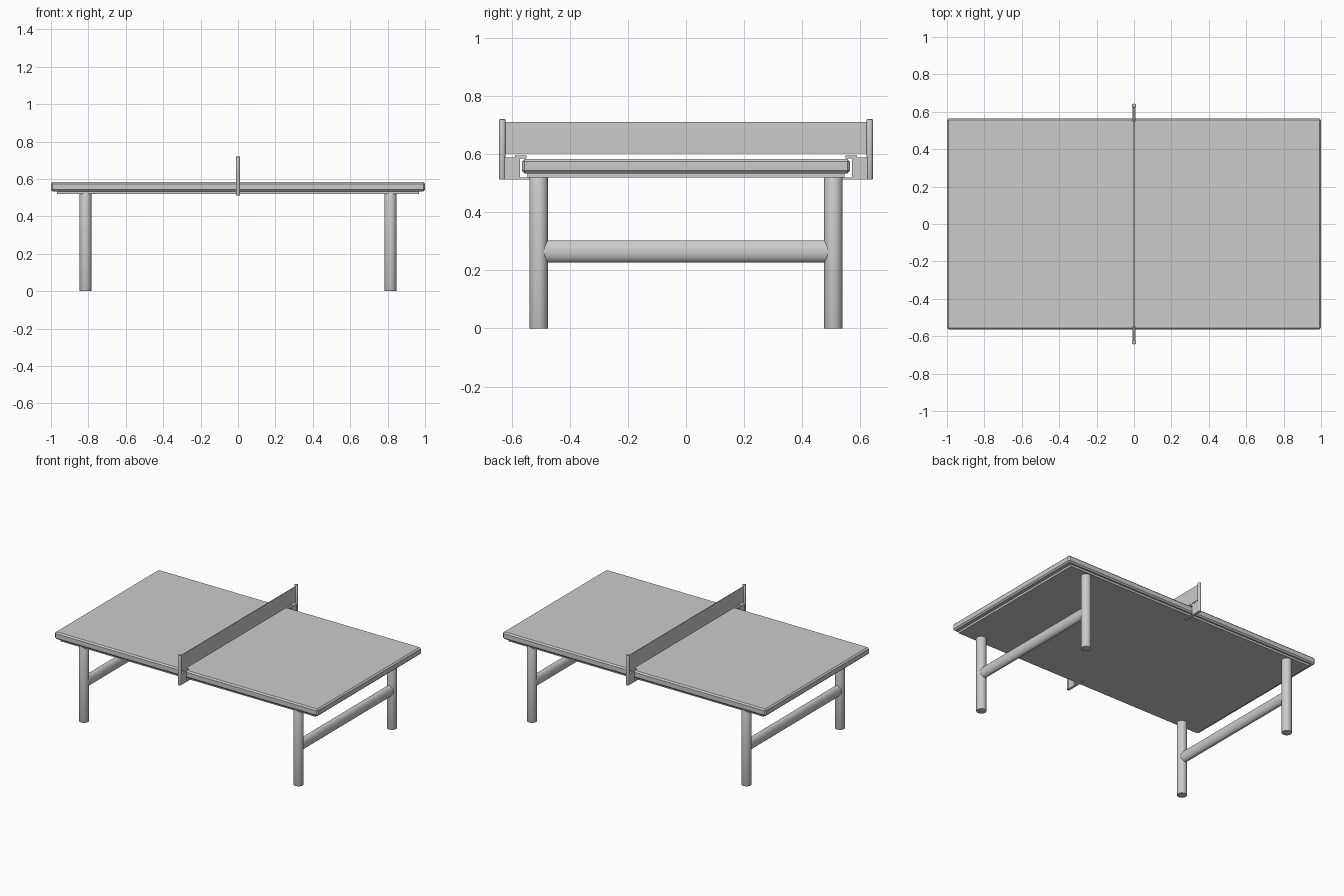
import bpy, bmesh, math
from mathutils import Matrix

if "Cube" in bpy.data.objects:
    bpy.data.objects.remove(bpy.data.objects["Cube"])


def add_object(name, bm, smooth=False):
    bmesh.ops.recalc_face_normals(bm, faces=bm.faces)
    mesh = bpy.data.meshes.new(name)
    bm.to_mesh(mesh)
    bm.free()
    obj = bpy.data.objects.new(name, mesh)
    bpy.context.collection.objects.link(obj)
    if smooth:
        bpy.ops.object.select_all(action='DESELECT')
        obj.select_set(True)
        bpy.context.view_layer.objects.active = obj
        bpy.ops.object.shade_smooth_by_angle(angle=math.radians(35))
    return obj


def box(name, x, y, z, bevel=0.0):
    """Box from (min, max) ranges with an optional chamfer."""
    bm = bmesh.new()
    size = [r[1] - r[0] for r in (x, y, z)]
    mid = [(r[1] + r[0]) / 2 for r in (x, y, z)]
    bmesh.ops.create_cube(bm, size=1, matrix=Matrix.Translation(mid) @ Matrix.Diagonal((*size, 1)))
    if bevel:
        bmesh.ops.bevel(bm, geom=bm.edges[:], offset=bevel, segments=1, affect='EDGES')
    return add_object(name, bm)


def post(name, x, y, z0, z1, r, bevel):
    """Upright round post with softened ends."""
    bm = bmesh.new()
    bmesh.ops.create_cone(bm, cap_ends=True, segments=32, radius1=r, radius2=r, depth=z1 - z0,
                          matrix=Matrix.Translation((x, y, (z0 + z1) / 2)))
    rims = [e for e in bm.edges if abs(e.verts[0].co.z - e.verts[1].co.z) < 1e-5]
    bmesh.ops.bevel(bm, geom=rims, offset=bevel, segments=2, profile=0.5, affect='EDGES')
    return add_object(name, bm, True)


def clamp(name, side):
    """C-shaped clamp profile in y-z that grips the table edge."""
    profile = [(0.624, 0.512), (0.50, 0.512), (0.50, 0.519), (0.571, 0.519),
               (0.571, 0.585), (0.548, 0.585), (0.548, 0.596), (0.588, 0.596),
               (0.588, 0.588), (0.624, 0.588)]
    bm = bmesh.new()
    face = bm.faces.new([bm.verts.new((-0.008, side * y, z)) for y, z in profile])
    ext = bmesh.ops.extrude_face_region(bm, geom=[face])
    bmesh.ops.translate(bm, vec=(0.016, 0, 0),
                        verts=[v for v in ext['geom'] if isinstance(v, bmesh.types.BMVert)])
    return add_object(name, bm)


# Table top and the thinner panel beneath it
box("table_top", (-1, 1), (-0.564, 0.564), (0.534, 0.583), 0.009)
box("under_panel", (-0.968, 0.968), (-0.545, 0.545), (0.52, 0.54))

for sx, end in ((-1, "left"), (1, "right")):
    # Round legs
    for sy, face in ((-1, "front"), (1, "back")):
        post(f"{face}_{end}_leg", sx * 0.815, sy * 0.507, 0, 0.525, 0.032, 0.002)
    # Oval stretcher between the legs
    bm = bmesh.new()
    bmesh.ops.create_cone(bm, cap_ends=True, segments=32, radius1=1, radius2=1, depth=1.0,
                          matrix=Matrix.Translation((sx * 0.815, 0, 0.265))
                          @ Matrix.Diagonal((0.026, 1, 0.0385, 1))
                          @ Matrix.Rotation(math.pi / 2, 4, 'X'))
    add_object(f"{end}_stretcher", bm, True)

# Net, its posts and the edge clamps
box("net", (-0.003, 0.003), (-0.626, 0.626), (0.602, 0.71))
for sy, face in ((-1, "front"), (1, "back")):
    post(f"{face}_net_post", 0, sy * 0.632, 0.512, 0.72, 0.0115, 0.004)
    clamp(f"{face}_net_clamp", sy)
